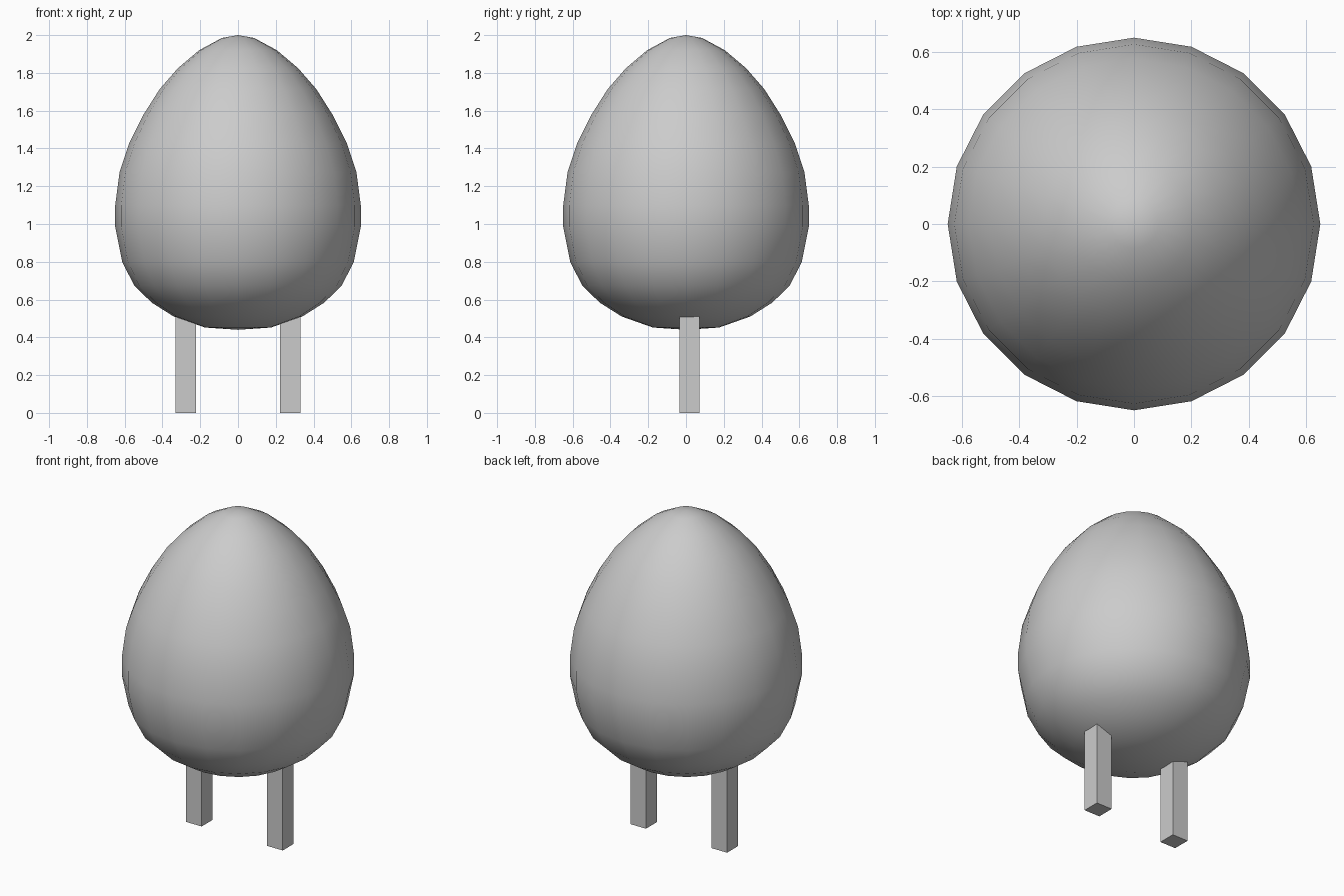
import bpy, bmesh, math

if "Cube" in bpy.data.objects:
    bpy.data.objects.remove(bpy.data.objects["Cube"])

# Egg-shaped body: (radius, height) profile spun into 20 sides
PROFILE = [(0, 0.44), (0.175, 0.452), (0.34, 0.51), (0.457, 0.584), (0.55, 0.675),
           (0.613, 0.80), (0.65, 0.985), (0.65, 1.10), (0.627, 1.275), (0.577, 1.425),
           (0.503, 1.575), (0.414, 1.715), (0.318, 1.825), (0.206, 1.92),
           (0.085, 1.985), (0, 2.0)]


def add_object(name, bm):
    bmesh.ops.recalc_face_normals(bm, faces=bm.faces)
    mesh = bpy.data.meshes.new(name)
    bm.to_mesh(mesh)
    bm.free()
    obj = bpy.data.objects.new(name, mesh)
    bpy.context.collection.objects.link(obj)
    return obj


bm = bmesh.new()
verts = [bm.verts.new((r, 0, z)) for r, z in PROFILE]
edges = [bm.edges.new(pair) for pair in zip(verts, verts[1:])]
bmesh.ops.spin(bm, geom=verts + edges, cent=(0, 0, 0), axis=(0, 0, 1),
               angle=math.tau, steps=20, use_merge=False)
bmesh.ops.remove_doubles(bm, verts=bm.verts, dist=0.001)
for face in bm.faces:
    face.smooth = True
add_object("body", bm)

# Two square legs, tops sunk into the body
LEG_WIDTH, LEG_HEIGHT = 0.107, 0.54
for name, side in (("left_leg", -1), ("right_leg", 1)):
    bm = bmesh.new()
    bmesh.ops.create_cube(bm, size=1)
    bmesh.ops.scale(bm, verts=bm.verts, vec=(LEG_WIDTH, LEG_WIDTH, LEG_HEIGHT))
    leg = add_object(name, bm)
    leg.location = (side * 0.277, 0.018, LEG_HEIGHT / 2)
